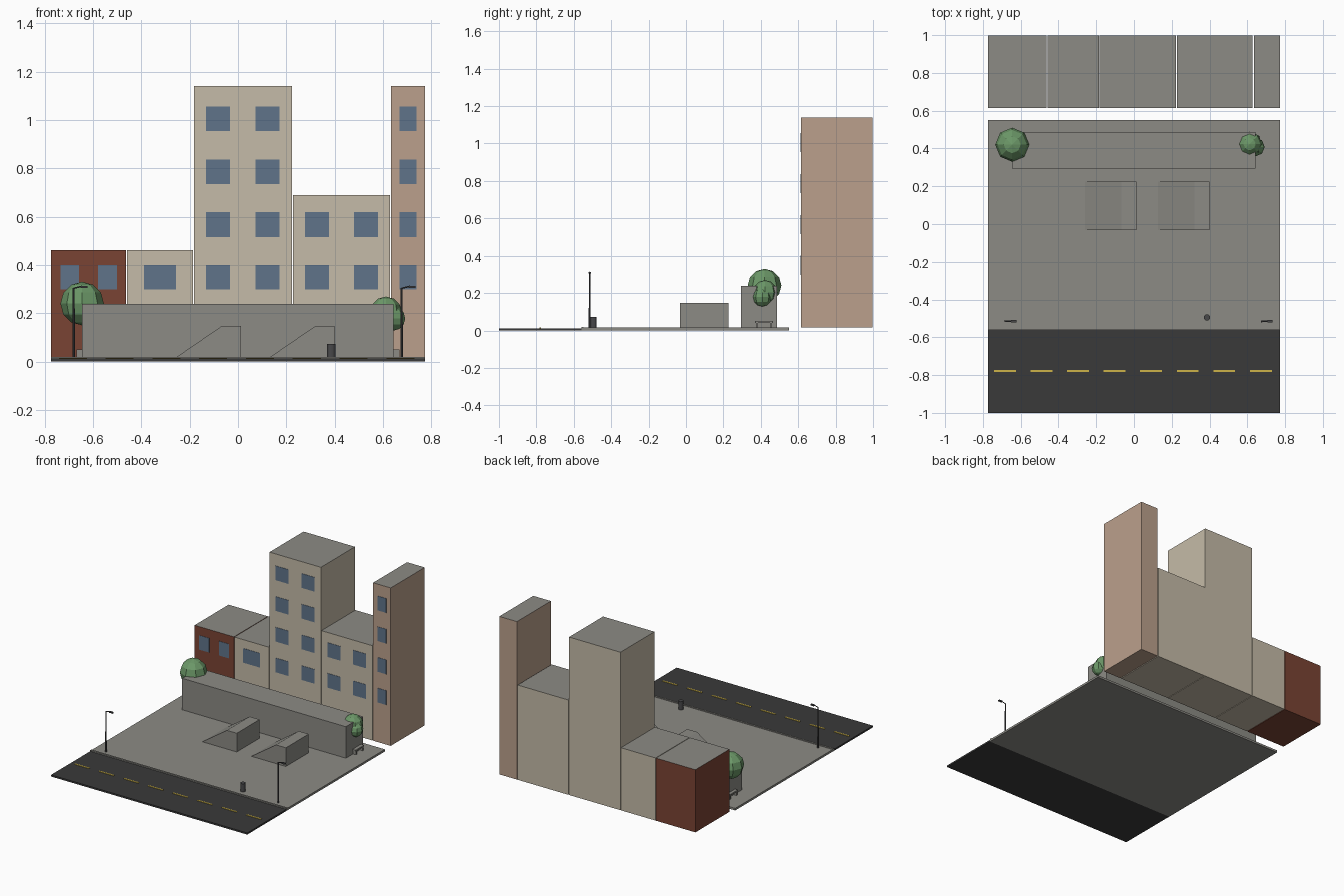
import bpy, bmesh, math
from mathutils import Vector

cube = bpy.data.objects.get("Cube")
if cube:
    bpy.data.objects.remove(cube, do_unlink=True)


def material(name, *rgb):
    # 8-bit display colour to linear
    lin = [((c / 255 + 0.055) / 1.055) ** 2.4 for c in rgb] + [1.0]
    m = bpy.data.materials.new(name)
    m.use_nodes = True
    m.diffuse_color = lin
    m.node_tree.nodes["Principled BSDF"].inputs["Base Color"].default_value = lin
    return m


concrete = material("concrete_grey", 140, 139, 133)
asphalt = material("asphalt", 58, 58, 58)
yellow = material("road_yellow", 204, 178, 72)
brick = material("brick_red", 122, 68, 52)
beige = material("beige_wall", 197, 187, 168)
tan = material("tan_wall", 187, 160, 140)
glass = material("window_blue", 96, 116, 138)
leaf = material("leaf_green", 108, 152, 104)
metal = material("dark_metal", 72, 72, 74)


def finish(name, bm, *mats):
    bmesh.ops.recalc_face_normals(bm, faces=bm.faces)
    me = bpy.data.meshes.new(name)
    bm.to_mesh(me)
    bm.free()
    for m in mats:
        me.materials.append(m)
    ob = bpy.data.objects.new(name, me)
    bpy.context.collection.objects.link(ob)
    return ob


def add_box(bm, lo, hi):
    vs = bmesh.ops.create_cube(bm, size=1)["verts"]
    for v in vs:
        v.co = Vector([lo[i] if v.co[i] < 0 else hi[i] for i in range(3)])


def box(name, lo, hi, mat):
    bm = bmesh.new()
    add_box(bm, lo, hi)
    return finish(name, bm, mat)


def add_rod(bm, a, b, r1, r2, sides=8):
    a, b = Vector(a), Vector(b)
    d = b - a
    vs = bmesh.ops.create_cone(bm, cap_ends=True, segments=sides, radius1=r1,
                               radius2=r2, depth=d.length)["verts"]
    rot = Vector((0, 0, 1)).rotation_difference(d)
    for v in vs:
        v.co = rot @ v.co + (a + b) / 2


# Ground: road, plaza and kerb
W = 0.773
FLOOR = 0.015
box("road", (-W, -1, 0), (W, -0.56, 0.012), asphalt)
box("plaza", (-W, -0.547, 0), (W, 0.55, FLOOR), concrete)
box("kerb", (-W, -0.56, 0), (W, -0.547, 0.02), concrete)

bm = bmesh.new()
for i in range(8):
    x = -0.683 + i * 0.1935
    add_box(bm, (x - 0.058, -0.784, 0.011), (x + 0.058, -0.774, 0.016))
finish("lane_dashes", bm, yellow)

# Buildings: left, right, height, wall, window centres, window width, floors
FRONT, BACK = 0.615, 0.998
buildings = [
    ("brick_house", -W, -0.463, 0.461, brick, (-0.696, -0.54), 0.078, 1),
    ("low_house", -0.459, -0.186, 0.461, beige, (-0.322,), 0.132, 1),
    ("tall_block", -0.182, 0.223, 1.14, beige, (-0.083, 0.122), 0.1, 4),
    ("middle_block", 0.227, 0.628, 0.69, beige, (0.327, 0.529), 0.1, 2),
    ("narrow_tower", 0.634, W, 1.14, tan, (0.704,), 0.07, 4),
]
for name, x0, x1, top, wall, centres, width, floors in buildings:
    bm = bmesh.new()
    add_box(bm, (x0, FRONT, FLOOR), (x1, BACK, top))
    ob = finish(name, bm, wall, concrete)
    for f in ob.data.polygons:
        f.material_index = 1 if f.normal.z > 0.5 else 0
    bm = bmesh.new()
    for cx in centres:
        for k in range(floors):
            z = 0.349 + k * 0.2187
            add_box(bm, (cx - width / 2, FRONT - 0.002, z - 0.051),
                    (cx + width / 2, FRONT + 0.002, z + 0.051))
    finish(name + "_windows", bm, glass)

# Long raised block and the two ramps in front of it
box("long_block", (-0.646, 0.295, FLOOR), (0.644, 0.486, 0.239), concrete)
for i, x in enumerate((-0.26, 0.127)):
    bm = bmesh.new()
    profile = [(x, FLOOR), (x + 0.272, FLOOR), (x + 0.272, 0.148), (x + 0.194, 0.148)]
    face = bm.faces.new([bm.verts.new((px, -0.031, pz)) for px, pz in profile])
    side = bmesh.ops.extrude_face_region(bm, geom=[face])["geom"]
    for v in side:
        if isinstance(v, bmesh.types.BMVert):
            v.co.y = 0.226
    finish(f"ramp_{i + 1}", bm, concrete)

# Trees
for name, blobs in {
    "right_tree": [(-0.645, 0.42, 0.24, 0.09)],
    "left_tree": [(0.612, 0.423, 0.203, 0.066), (0.642, 0.408, 0.178, 0.05)],
}.items():
    bm = bmesh.new()
    for x, y, z, r in blobs:
        vs = bmesh.ops.create_uvsphere(bm, u_segments=8, v_segments=6, radius=r)["verts"]
        for v in vs:
            v.co += Vector((x, y, z))
    finish(name, bm, leaf)

# Benches at both ends of the long block
for name, s in (("left_bench", 1), ("right_bench", -1)):
    bm = bmesh.new()
    xs = sorted((s * 0.643, s * 0.668))
    add_box(bm, (xs[0], 0.37, 0.04), (xs[1], 0.465, 0.05))
    for y in (0.375, 0.45):
        add_box(bm, (xs[0], y, FLOOR), (xs[1], y + 0.01, 0.042))
    finish(name, bm, concrete)

# Street lamps with an arm and a flat head
for name, x in (("right_lamp", -0.68), ("left_lamp", 0.677)):
    y = -0.515
    bm = bmesh.new()
    add_rod(bm, (x, y, FLOOR), (x, y, 0.305), 0.0055, 0.004)
    add_rod(bm, (x, y, 0.303), (x + 0.035, y, 0.312), 0.003, 0.003)
    add_box(bm, (x + 0.03, y - 0.006, 0.304), (x + 0.057, y + 0.006, 0.313))
    finish(name, bm, metal)

# Litter bin
bm = bmesh.new()
add_rod(bm, (0.386, -0.495, FLOOR), (0.386, -0.495, 0.073), 0.017, 0.017, 12)
finish("litter_bin", bm, metal)
